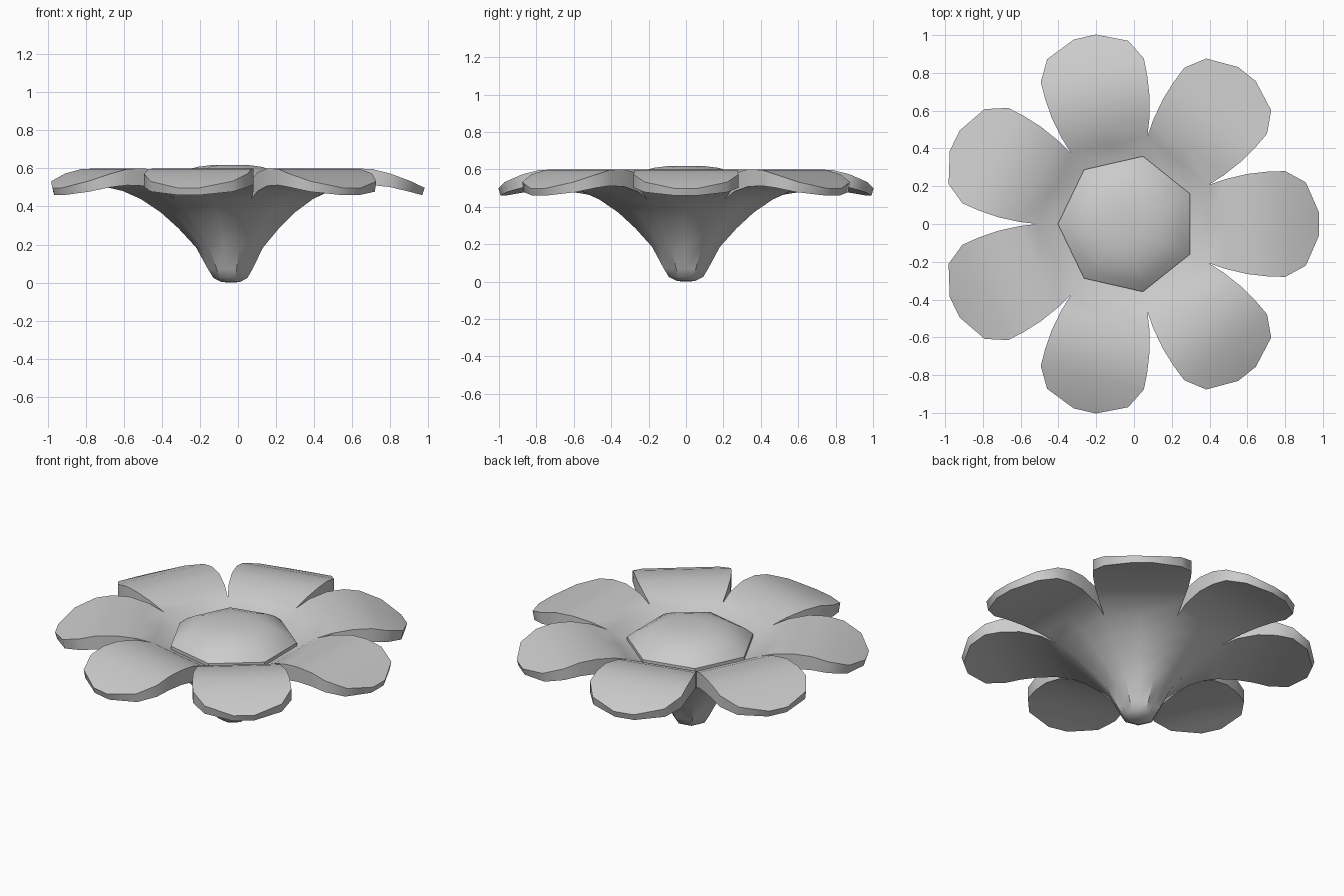
import bpy, bmesh, math
from mathutils import Matrix

if "Cube" in bpy.data.objects:
    bpy.data.objects.remove(bpy.data.objects["Cube"])

N = 7
CX = -0.035
T = math.tan(math.pi / N)

# petal stations: radius, half width, top height, underside height
PETAL = [(0.335, 0.335 * T, 0.49, 0.37), (0.43, 0.43 * T, 0.545, 0.44),
         (0.52, 0.238, 0.58, 0.482), (0.635, 0.265, 0.60, 0.508),
         (0.74, 0.277, 0.597, 0.512), (0.835, 0.28, 0.573, 0.502),
         (0.945, 0.22, 0.532, 0.478), (1.015, 0.06, 0.498, 0.46)]
# stem stations: apothem, height
STEM = [(0.045, 0.003), (0.085, 0.025), (0.11, 0.07), (0.167, 0.185), (0.25, 0.285)]


def finish(bm, name, angle):
    bmesh.ops.remove_doubles(bm, verts=bm.verts, dist=0.001)
    bmesh.ops.recalc_face_normals(bm, faces=bm.faces)
    mesh = bpy.data.meshes.new(name)
    bm.to_mesh(mesh)
    bm.free()
    ob = bpy.data.objects.new(name, mesh)
    bpy.context.collection.objects.link(ob)
    ob.location.x = CX
    bpy.ops.object.select_all(action='DESELECT')
    ob.select_set(True)
    bpy.context.view_layer.objects.active = ob
    bpy.ops.object.shade_smooth_by_angle(angle=math.radians(angle))


# petals and stem: one sector repeated around the axis
bm = bmesh.new()
for k in range(N):
    rot = Matrix.Rotation(k * 2 * math.pi / N, 4, 'Z')

    def pair(r, w, z):
        row = [bm.verts.new((r, s * w, z)) for s in (-1, 0, 1)]
        for v in row:
            v.co = rot @ v.co
        return row

    def strip(rows):
        for a, b in zip(rows, rows[1:]):
            for i in range(2):
                bm.faces.new((a[i], b[i], b[i + 1], a[i + 1]))

    top = [pair(r, w, zt) for r, w, zt, zb in PETAL]
    under = [pair(r - (0.012 if r > 0.9 else 0), w, zb) for r, w, zt, zb in PETAL]
    stem = [pair(r, r * T, z) for r, z in STEM]
    strip(top)
    strip(stem + under)
    # side walls and tip wall
    for i in range(1, len(PETAL) - 1):
        for s in (0, 2):
            bm.faces.new((top[i][s], top[i + 1][s], under[i + 1][s], under[i][s]))
    strip([top[-1], under[-1]])
    # bottom cap and inner floor below the flower centre
    for row, z in ((stem[0], 0.0), (top[0], 0.48)):
        c = bm.verts.new((0, 0, z))
        for i in range(2):
            bm.faces.new((row[i], row[i + 1], c))
finish(bm, "petals_and_stem", 42)

# flower centre: seven-sided dome
bm = bmesh.new()
R = 0.368
rings = []
for r, z in ((R, 0.48), (R, 0.51), (0.32, 0.55), (0.255, 0.585), (0.18, 0.608), (0.09, 0.619)):
    rings.append([bm.verts.new((r * math.cos((2 * k + 1) * math.pi / N),
                                r * math.sin((2 * k + 1) * math.pi / N), z)) for k in range(N)])
for a, b in zip(rings, rings[1:]):
    for k in range(N):
        j = (k + 1) % N
        bm.faces.new((a[k], a[j], b[j], b[k]))
bm.faces.new(rings[0])
bm.faces.new(rings[-1])
finish(bm, "flower_centre", 45)
